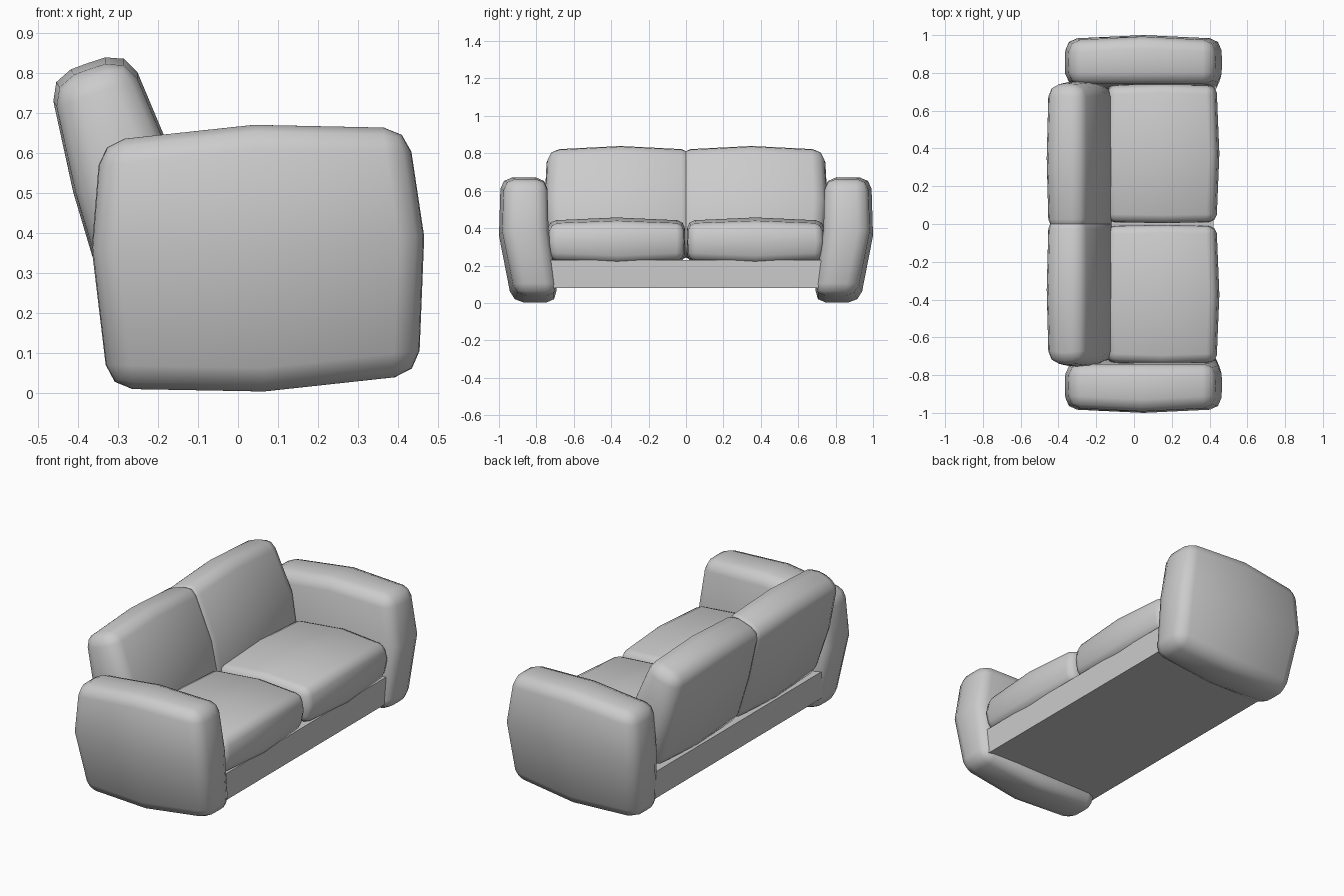
import bpy, bmesh
from itertools import product

if "Cube" in bpy.data.objects:
    bpy.data.objects.remove(bpy.data.objects["Cube"])

R = (-1, 0, 1)


def pillow(name, profile, y_in, y_out, bulge, taper, bevel, side):
    """Rounded puffy box: 3x3 (x, z) side profile swept from y_in to y_out.
    y_in / y_out hold values for bottom, middle and top rows."""
    bm = bmesh.new()
    cx, cz = profile[1][1]
    v = {}
    for i, j, k in product(R, R, R):
        if (i, j, k) == (0, 0, 0):
            continue
        x, z = profile[k + 1][i + 1]
        if j:  # end sections shrink a little
            x, z = cx + (x - cx) * taper[0], cz + (z - cz) * taper[1]
        a, b = y_in[k + 1], y_out[k + 1]
        if i == 0:  # ends swell in the middle
            a, b = a - bulge[0], b + bulge[1]
        y = (a, (a + b) / 2, b)[j + 1]
        v[i, j, k] = bm.verts.new((x, side * y, z))
    # 2x2 quads on each of the six sides
    for axis, s, p, q in product(range(3), (-1, 1), (-1, 0), (-1, 0)):
        quad = []
        for a, b in ((p, q), (p + 1, q), (p + 1, q + 1), (p, q + 1)):
            key = [a, b]
            key.insert(axis, s)
            quad.append(v[tuple(key)])
        bm.faces.new(quad)
    bmesh.ops.recalc_face_normals(bm, faces=bm.faces)
    # round the twelve outer edges
    key_of = {vert: key for key, vert in v.items()}
    rim = [e for e in bm.edges
           if sum(a == b != 0 for a, b in zip(key_of[e.verts[0]], key_of[e.verts[1]])) == 2]
    bmesh.ops.bevel(bm, geom=rim, offset=bevel, segments=2, profile=0.5,
                    affect='EDGES', clamp_overlap=True)
    bmesh.ops.recalc_face_normals(bm, faces=bm.faces)
    for f in bm.faces:
        f.smooth = True
    me = bpy.data.meshes.new(name)
    bm.to_mesh(me)
    bm.free()
    bpy.context.collection.objects.link(bpy.data.objects.new(name, me))


# (x, z) profiles, rows bottom to top, each from back to front
ARM = (((-0.324, 0.01), (0.065, 0.003), (0.452, 0.045)),
       ((-0.366, 0.36), (0.05, 0.36), (0.466, 0.39)),
       ((-0.344, 0.629), (0.04, 0.67), (0.425, 0.662)))
SEAT = (((-0.15, 0.215), (0.15, 0.203), (0.435, 0.213)),
        ((-0.16, 0.33), (0.15, 0.33), (0.452, 0.33)),
        ((-0.15, 0.43), (0.15, 0.457), (0.435, 0.437)))
BACK = (((-0.325, 0.21), (-0.21, 0.22), (-0.09, 0.27)),
        ((-0.412, 0.50), (-0.28, 0.53), (-0.15, 0.56)),
        ((-0.475, 0.788), (-0.375, 0.825), (-0.275, 0.857)))

for side, label in ((1, "left"), (-1, "right")):
    pillow(label + "_arm", ARM, (0.685, 0.735, 0.742), (0.91, 0.98, 0.97),
           (0.0, 0.02), (0.99, 1.0), 0.06, side)
    pillow(label + "_seat_cushion", SEAT, (0.012, 0.01, 0.012), (0.725, 0.735, 0.725),
           (0.005, 0.01), (0.95, 0.87), 0.04, side)
    pillow(label + "_back_cushion", BACK, (-0.035, -0.035, -0.035), (0.725, 0.745, 0.73),
           (0.0, 0.012), (0.95, 0.94), 0.06, side)

# Flat base between the arms
bpy.ops.mesh.primitive_cube_add(size=1, location=(0.045, 0, 0.155))
base = bpy.context.object
base.name = "base"
base.scale = (0.75, 1.5, 0.15)
